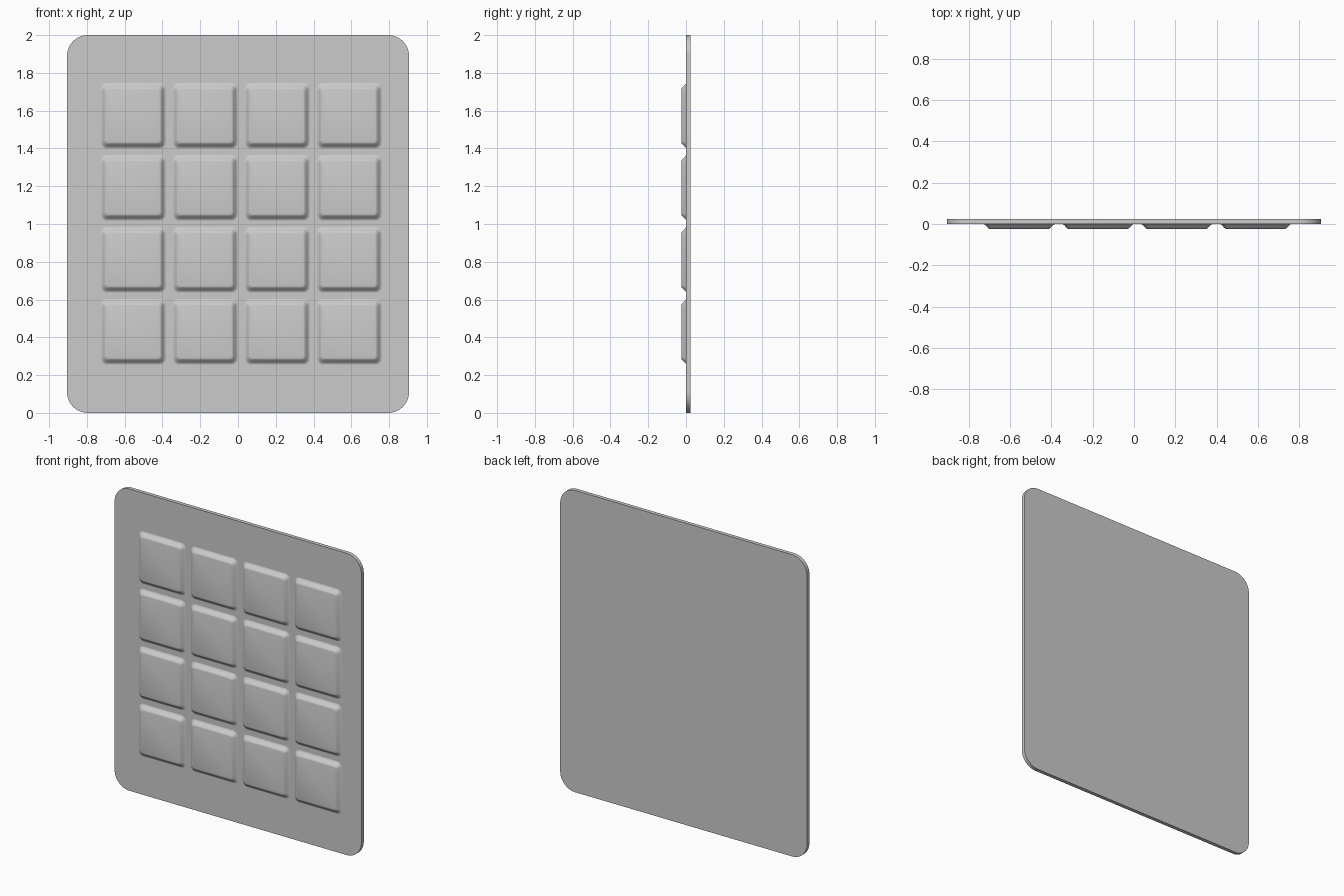
import bpy, bmesh, math

cube = bpy.data.objects.get("Cube")
if cube:
    bpy.data.objects.remove(cube, do_unlink=True)

grey = bpy.data.materials.new("light grey")
grey.use_nodes = True
COLOUR = (0.6, 0.6, 0.6, 1)
grey.diffuse_color = COLOUR
grey.node_tree.nodes["Principled BSDF"].inputs["Base Color"].default_value = COLOUR


def rounded_ring(bm, half_x, half_z, radius, y, steps):
    """Loop of vertices around a rounded rectangle facing the front."""
    ring = []
    for corner, (sx, sz) in enumerate([(1, 1), (-1, 1), (-1, -1), (1, -1)]):
        for i in range(steps + 1):
            a = math.pi / 2 * (corner + i / steps)
            ring.append(bm.verts.new((sx * (half_x - radius) + radius * math.cos(a), y,
                                      sz * (half_z - radius) + radius * math.sin(a))))
    return ring


def loft(name, rings, steps, location, back=True):
    """Skin a stack of rounded rectangles from back to front."""
    bm = bmesh.new()
    loops = [rounded_ring(bm, *r, steps) for r in rings]
    n = len(loops[0])
    for a, b in zip(loops, loops[1:]):
        for i in range(n):
            j = (i + 1) % n
            bm.faces.new((a[i], a[j], b[j], b[i]))
    bm.faces.new(loops[-1])
    if back:
        bm.faces.new(loops[0][::-1])
    bmesh.ops.recalc_face_normals(bm, faces=bm.faces)
    mesh = bpy.data.meshes.new(name)
    bm.to_mesh(mesh)
    bm.free()
    mesh.materials.append(grey)
    obj = bpy.data.objects.new(name, mesh)
    obj.location = location
    bpy.context.collection.objects.link(obj)
    bpy.ops.object.select_all(action='DESELECT')
    obj.select_set(True)
    bpy.context.view_layer.objects.active = obj
    bpy.ops.object.shade_smooth_by_angle(angle=math.radians(35))
    return obj


# Thin backing panel with rounded corners
loft("panel", [(0.905, 1.0, 0.11, 0.025), (0.905, 1.0, 0.11, 0.0)], 12, (0, 0, 1))

# Raised pads with soft S-shaped sides, in a four by four grid
SIDES = 8
profile = []
for k in range(SIDES + 1):
    t = k / SIDES
    half = 0.174 - 0.034 * t
    profile.append((half, half, 0.034 - 0.022 * t, -0.025 * t * t * (3 - 2 * t)))

for row in range(4):
    for col in range(4):
        loft(f"pad_{row + 1}_{col + 1}", profile, 5,
             (-0.555 + 0.381 * col, 0, 0.43 + 0.381 * row), back=False)
